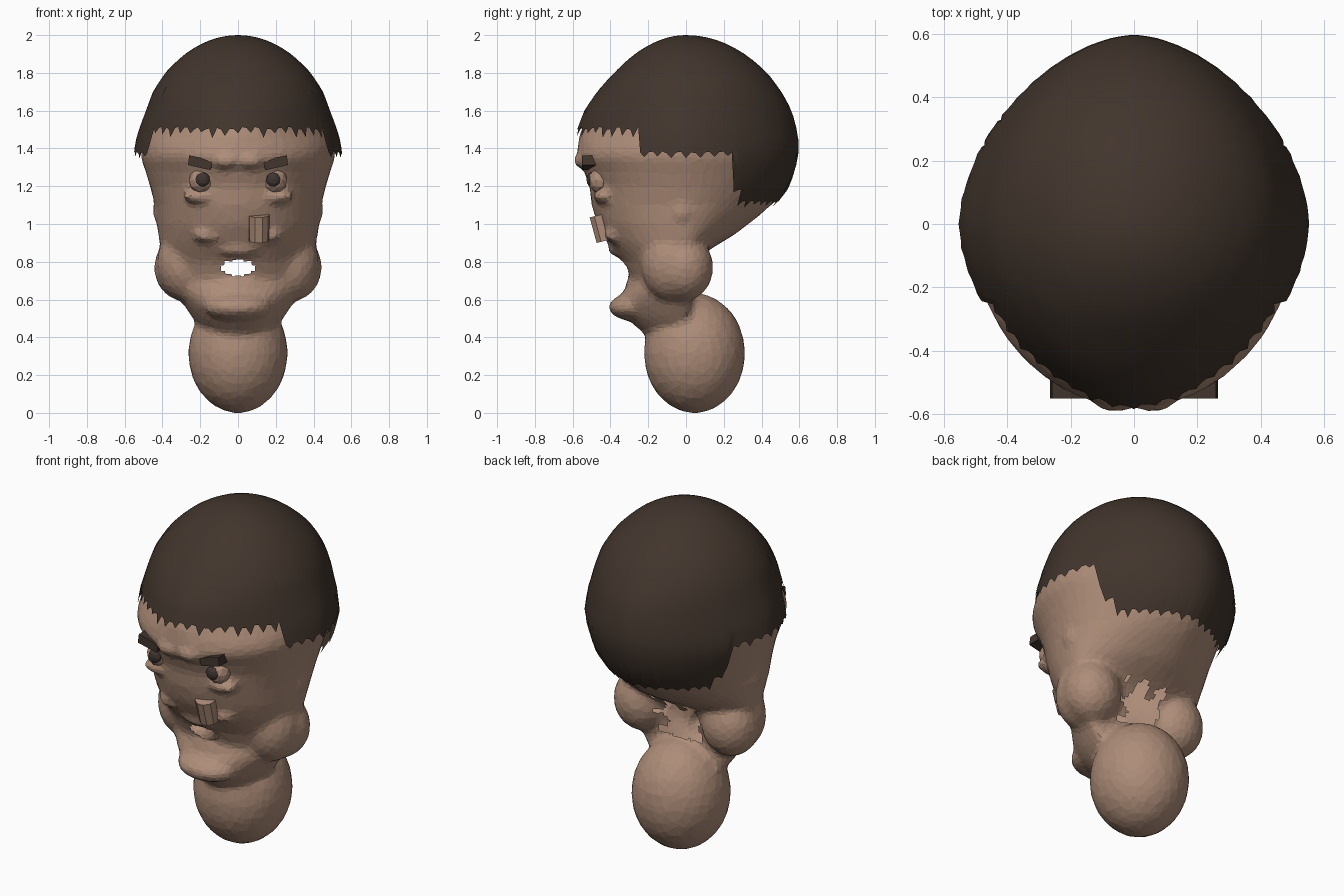
import bpy, bmesh, math, random
from mathutils import Matrix, Vector

if "Cube" in bpy.data.objects:
    bpy.data.objects.remove(bpy.data.objects["Cube"])

random.seed(4)


def material(name, rgb):
    m = bpy.data.materials.new(name)
    m.diffuse_color = (*rgb, 1)
    m.use_nodes = True
    m.node_tree.nodes["Principled BSDF"].inputs["Base Color"].default_value = m.diffuse_color
    return m


SKIN = material("skin", (0.42, 0.265, 0.19))
HAIR = material("dark brown hair", (0.054, 0.036, 0.026))
IRIS = material("dark iris", (0.05, 0.036, 0.03))


def add_object(name, bm, mat, smooth=False):
    bmesh.ops.recalc_face_normals(bm, faces=bm.faces)
    me = bpy.data.meshes.new(name)
    bm.to_mesh(me)
    bm.free()
    me.materials.append(mat)
    for p in me.polygons:
        p.use_smooth = smooth
    ob = bpy.data.objects.new(name, me)
    bpy.context.collection.objects.link(ob)
    return ob


def section(table, z):
    """Half width, front and back depth at a height (squares blend linearly)."""
    if z <= table[0][0]:
        return table[0][1:]
    for a, b in zip(table, table[1:]):
        if z <= b[0]:
            t = (z - a[0]) / (b[0] - a[0])
            return [math.sqrt(p * p + (q * q - p * p) * t) for p, q in zip(a[1:], b[1:])]
    return table[-1][1:]


def surface_point(table, angle, z, power=2.0):
    """Point on a superellipse cross-section."""
    w, f, b = section(table, z)
    s, c = math.sin(angle), math.cos(angle)
    r = (abs(s) ** power + abs(c) ** power) ** (-1 / power)
    return Vector((w * s * r, -c * r * (f if c > 0 else b), z))


def ramp(z, z0, z1, a, b):
    t = min(1, max(0, (z - z0) / (z1 - z0)))
    return a + (b - a) * t


def hair_power(z):
    return ramp(z, 1.5, 1.8, 1.72, 2.0)


def loft(bm, rows):
    """Bridge closed rows of points with quads."""
    rings = [[bm.verts.new(p) for p in row] for row in rows]
    n = len(rings[0])
    for a, b in zip(rings, rings[1:]):
        for i in range(n):
            j = (i + 1) % n
            bm.faces.new((a[i], a[j], b[j], b[i]))
    return rings


def ellipsoid(bm, centre, radii, sub=3):
    m = Matrix.Translation(centre) @ Matrix.Diagonal((*radii, 1))
    bmesh.ops.create_icosphere(bm, subdivisions=sub, radius=1, matrix=m)


# Skin: lofted skull fused with rounded lumps
HEAD = [(0.42, .16, .22, .08), (0.50, .24, .31, .05), (0.57, .285, .36, .04),
        (0.63, .33, .34, .04), (0.70, .37, .29, .04), (0.80, .395, .335, .06),
        (0.85, .405, .375, .10), (0.90, .415, .415, .18), (1.00, .43, .47, .33),
        (1.10, .44, .50, .45), (1.20, .465, .51, .53), (1.28, .49, .54, .56),
        (1.35, .515, .58, .57), (1.47, .51, .565, .57), (1.60, .46, .51, .54),
        (1.80, .35, .35, .41), (1.96, .14, .13, .17)]
bm = bmesh.new()
n = 64
rows = []
for k in range(60):
    z = 0.42 + 1.54 * k / 59
    front_p = ramp(z, 1.40, 1.48, 2.0, 1.68) if z < 1.5 else hair_power(z) - 0.04
    back_p = hair_power(z) - 0.04
    rows.append([surface_point(HEAD, a, z, front_p if math.cos(a) > 0 else back_p)
                 for a in (math.tau * i / n for i in range(n))])
rings = loft(bm, rows)
bm.faces.new(rings[0])
bm.faces.new(rings[-1])
ellipsoid(bm, (0, 0.045, 0.316), (0.265, 0.27, 0.32))      # neck bulb
ellipsoid(bm, (0, -0.275, 0.56), (0.18, 0.135, 0.075))     # chin
ellipsoid(bm, (0, -0.25, 0.685), (0.14, 0.07, 0.035))      # lower lip
ellipsoid(bm, (0, -0.34, 0.865), (0.12, 0.075, 0.04))      # upper lip
for s in (-1, 1):
    ellipsoid(bm, (s * .285, -.01, .77), (.16, .155, .18))     # jowl
    ellipsoid(bm, (s * .275, -.08, .79), (.155, .16, .20))     # cheek
    ellipsoid(bm, (s * .06, -.525, 1.335), (.085, .075, .045))  # brow ridge
    ellipsoid(bm, (s * .20, -.44, 1.145), (.10, .055, .035))   # eye bag
    ellipsoid(bm, (s * .405, -.02, 1.065), (.05, .06, .06))    # ear
    ellipsoid(bm, (s * .16, -.375, .94), (.08, .06, .04))      # cheek fold
head = add_object("head_skin", bm, SKIN)
mod = head.modifiers.new("fuse", 'REMESH')
mod.mode = 'VOXEL'
mod.voxel_size = 0.02
mod = head.modifiers.new("relax", 'SMOOTH')
mod.factor = 0.5
mod.iterations = 7
bpy.context.view_layer.update()
fused = bpy.data.meshes.new_from_object(
    head.evaluated_get(bpy.context.evaluated_depsgraph_get()))
head.modifiers.clear()

# Open mouth and the ragged opening behind the jaw
bm = bmesh.new()
bm.from_mesh(fused)
holes = []
for f in bm.faces:
    c = f.calc_center_median()
    mouth = c.y < -0.15 and (c.x / 0.088) ** 2 + ((c.z - 0.767) / 0.042) ** 2 < 1
    rag = 0.02 * math.sin(60 * c.z) + 0.02 * math.sin(50 * c.x)
    back = c.y > -0.08 and abs(c.x) < 0.115 + rag and 0.64 < c.z < 0.84 + rag
    if mouth or back:
        holes.append(f)
bmesh.ops.delete(bm, geom=holes, context='FACES')
bm.to_mesh(head.data)
bm.free()
if not head.data.materials:
    head.data.materials.append(SKIN)
for p in head.data.polygons:
    p.material_index = 0
    p.use_smooth = False
mod = head.modifiers.new("facets", 'DECIMATE')
mod.ratio = 0.13

# Hair: cap hanging down to a jagged hairline
CAP = [(1.05, .43, .50, .42), (1.10, .46, .53, .475), (1.20, .51, .57, .55),
       (1.36, .555, .60, .597), (1.47, .535, .587, .594), (1.60, .487, .538, .56),
       (1.70, .45, .47, .505), (1.80, .385, .38, .43), (1.90, .28, .27, .31),
       (1.96, .18, .17, .20), (2.0, .001, .001, .001)]
bm = bmesh.new()
cols, levels = 144, 20
lows = []
for i in range(cols):
    deg = 360 * i / cols
    deg = min(deg, 360 - deg)
    tooth = random.uniform(0.5, 1.1) if i % 3 == 0 else random.uniform(0, 0.3)
    if deg < 64:
        lows.append(1.515 - 0.055 * tooth)
    elif deg < 117:
        lows.append(1.385 - 0.035 * tooth)
    elif deg < 119:
        lows.append(1.25)
    elif deg < 126:
        lows.append(1.185 - 0.03 * tooth)
    else:
        lows.append(1.125 - 0.035 * tooth)
rows = []
for k in range(levels):
    t = math.sin(0.5 * math.pi * k / levels)
    row = []
    for i in range(cols):
        z = lows[i] + (2 - lows[i]) * t
        row.append(surface_point(CAP, math.tau * i / cols, z, hair_power(z)))
    rows.append(row)
rings = loft(bm, rows)
tip = bm.verts.new((0, 0, 2))
for i in range(cols):
    bm.faces.new((rings[-1][i], rings[-1][(i + 1) % cols], tip))
hair = add_object("hair_cap", bm, HAIR, smooth=True)

# Eyes and eyebrows on both sides
for s, side in ((-1, "left"), (1, "right")):
    bm = bmesh.new()
    ellipsoid(bm, (s * .195, -.455, 1.230), (.066, .062, .068), 2)
    add_object(side + "_eyeball", bm, SKIN)

    bm = bmesh.new()
    ellipsoid(bm, (s * .187, -.503, 1.235), (.039, .024, .039), 2)
    add_object(side + "_iris", bm, IRIS)

    bm = bmesh.new()
    outline = [(.145, 1.285), (.265, 1.312), (.258, 1.363), (.20, 1.352), (.135, 1.325)]
    fr = [bm.verts.new((s * x, -.55, z)) for x, z in outline]
    bk = [bm.verts.new((s * x, -.48, z)) for x, z in outline]
    bm.faces.new(fr)
    bm.faces.new(bk[::-1])
    for i in range(5):
        j = (i + 1) % 5
        bm.faces.new((fr[i], fr[j], bk[j], bk[i]))
    add_object(side + "_eyebrow", bm, HAIR)

# Nose stub, slightly off centre
bm = bmesh.new()
bmesh.ops.create_cone(
    bm, cap_ends=True, segments=9, radius1=0.055, radius2=0.058, depth=0.14,
    matrix=Matrix.Translation((0.11, -0.44, 0.98)) @ Matrix.Rotation(0.25, 4, 'X'))
add_object("nose_stub", bm, SKIN)
